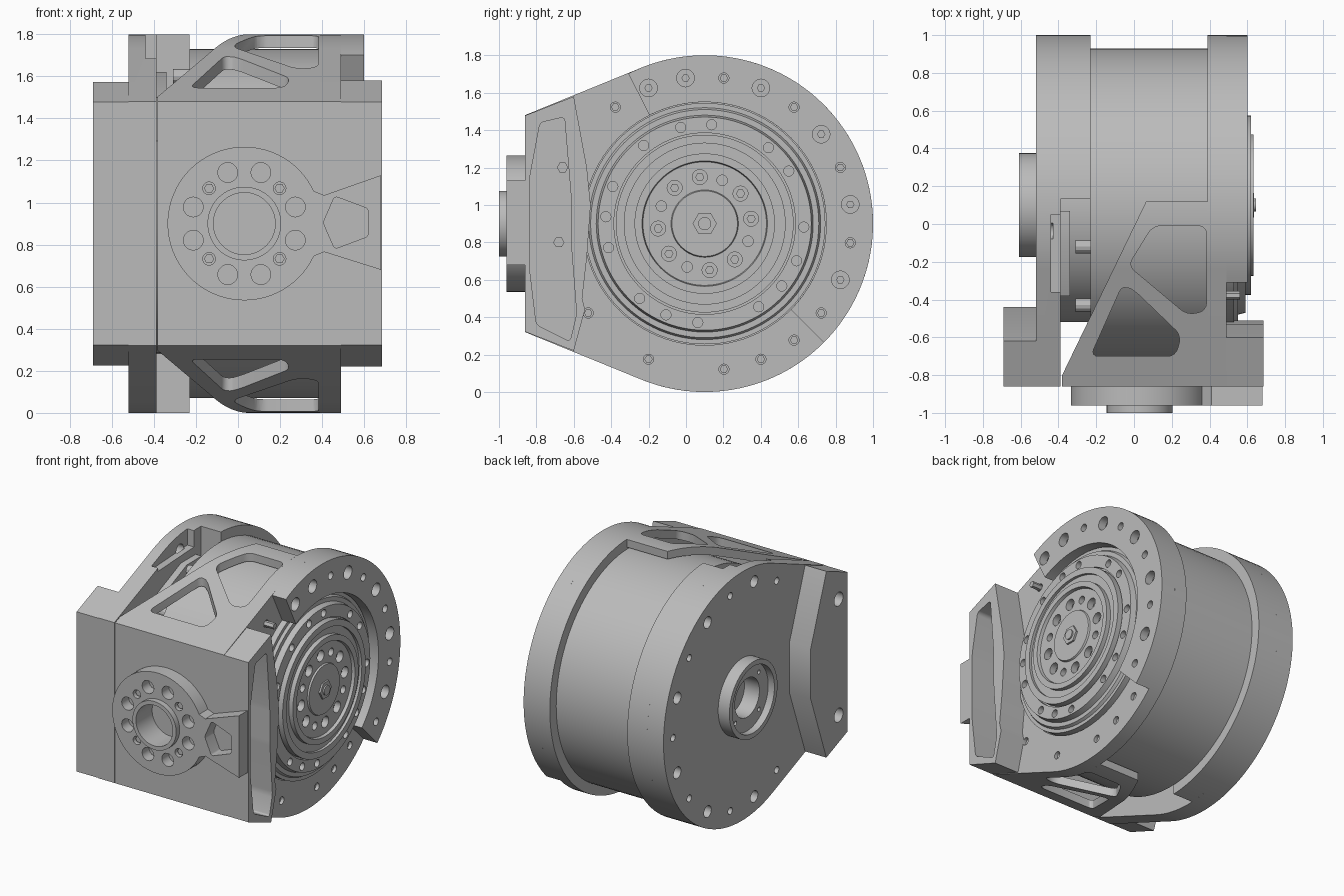
import bpy, bmesh, math

if "Cube" in bpy.data.objects:
    bpy.data.objects.remove(bpy.data.objects["Cube"], do_unlink=True)

grey = bpy.data.materials.new("machined_grey")
grey.use_nodes = True
GREY = (0.5, 0.5, 0.5, 1)
grey.diffuse_color = GREY
grey.node_tree.nodes["Principled BSDF"].inputs["Base Color"].default_value = GREY

CY, CZ, R = 0.1, 0.9, 0.9           # drum axis and flange radius
TANGENT = 112.2                     # angle where the sloped sides meet the flange


def ring(cx, cy, r, start=0, end=360, n=48):
    """Points on a circle or, when the ends differ, on an arc."""
    full = end - start == 360
    return [(cx + r * math.cos(a), cy + r * math.sin(a)) for a in
            (math.radians(start + (end - start) * i / (n if full else n - 1)) for i in range(n))]


def polar(cx, cy, r, deg):
    return cx + r * math.cos(math.radians(deg)), cy + r * math.sin(math.radians(deg))


def front_height(offset):
    """Half height of the flat front for an inset side profile."""
    t = math.radians(TANGENT)
    return (R - offset - (-0.86 + offset - CY) * math.cos(t)) / math.sin(t)


def upper_edge(offset, start):
    """Top line of the side profile, from an angle on the arc to the front."""
    return ring(CY, CZ, R - offset, start, TANGENT, 40) + [(-0.86 + offset, CZ + front_height(offset))]


def mirrored(pts):
    return [(y, 2 * CZ - z) for y, z in pts]


def envelope():
    """Teardrop side profile: round at the back, tapering to a flat front."""
    top = upper_edge(0, 0)
    return top + mirrored(top)[:0:-1]


def finish(name, bm):
    bmesh.ops.recalc_face_normals(bm, faces=bm.faces)
    me = bpy.data.meshes.new(name)
    bm.to_mesh(me)
    bm.free()
    me.materials.append(grey)
    ob = bpy.data.objects.new(name, me)
    bpy.context.collection.objects.link(ob)
    return ob


def solid(name, *parts, round_by=0):
    """Extrude each (outline, axis, low, high) into one mesh."""
    place = {"x": lambda p, h: (h, p[0], p[1]),
             "y": lambda p, h: (p[0], h, p[1]),
             "z": lambda p, h: (p[0], p[1], h)}
    bm = bmesh.new()
    for pts, axis, low, high in parts:
        a = [bm.verts.new(place[axis](p, low)) for p in pts]
        b = [bm.verts.new(place[axis](p, high)) for p in pts]
        bm.faces.new(a)
        bm.faces.new(b)
        for i in range(len(pts)):
            j = (i + 1) % len(pts)
            bm.faces.new((a[i], a[j], b[j], b[i]))
        if round_by:
            sides = [bm.edges.get((u, v)) for u, v in zip(a, b)]
            bmesh.ops.bevel(bm, geom=sides, offset=round_by, segments=4,
                            profile=0.5, affect="EDGES")
    return finish(name, bm)


def lathe(name, profile, n=96):
    """Spin an (x, radius) profile round the drum axis."""
    bm = bmesh.new()
    verts = [bm.verts.new((x, CY, CZ + r)) for x, r in profile]
    edges = [bm.edges.new(pair) for pair in zip(verts, verts[1:])]
    bmesh.ops.spin(bm, geom=verts + edges, cent=(0, CY, CZ), axis=(1, 0, 0),
                   angle=math.tau, steps=n)
    bmesh.ops.remove_doubles(bm, verts=bm.verts, dist=0.0003)
    return finish(name, bm)


def carve(targets, cutter):
    """Subtract the cutter, trying a second solver if the first returns nothing."""
    for ob in targets:
        mod = ob.modifiers.new("cut", "BOOLEAN")
        mod.operation, mod.object = "DIFFERENCE", cutter
        bpy.context.view_layer.objects.active = ob
        for solver in ("EXACT", "MANIFOLD"):
            mod.solver = solver
            graph = bpy.context.evaluated_depsgraph_get()
            if len(ob.evaluated_get(graph).data.polygons):
                bpy.ops.object.modifier_apply(modifier=mod.name)
                break
        else:
            ob.modifiers.remove(mod)
    bpy.data.objects.remove(cutter, do_unlink=True)


def hole(cx, cy, r, axis, low, high, n=20):
    return ring(cx, cy, r, n=n), axis, low, high


# Front wall of the frame
h_out, h_in = front_height(0), front_height(0.057)
wall = [(-0.86, CZ - h_out), (-0.86, CZ + h_out), (-0.803, CZ + h_in), (-0.803, CZ - h_in)]
front_wall = solid("front_wall", (wall, "x", -0.382, 0.39))

# Upper and lower webs, trimmed on a diagonal and pierced by two windows
band = upper_edge(0, 88.7) + upper_edge(0.057, 88.7)[::-1]
webs = [solid("upper_web", (band, "x", -0.382, 0.39)),
        solid("lower_web", (mirrored(band), "x", -0.382, 0.39))]
carve(webs, solid("diagonal", ([(-0.477, -1.0), (0.1515, 0.3), (-0.9, 0.3)], "z", -0.5, 2.5)))
front_window = [(-0.23, -0.7), (-0.06, -0.32), (0.0, -0.35), (0.25, -0.59), (0.22, -0.7)]
rear_window = [(-0.03, -0.22), (0.1, -0.01), (0.383, -0.01), (0.383, -0.46), (0.28, -0.48)]
for window in (front_window, rear_window):
    carve(webs, solid("window", (window, "z", -0.5, 2.5), round_by=0.04))

# Right flange wall
flange = solid("right_flange", (envelope(), "x", 0.39, 0.49))
carve([flange], solid("flange_bore", hole(CY, CZ, 0.65, "x", 0.3, 0.6, 96)))

# Raised arc on the right flange
arc = ring(CY, CZ, R, -45, 117, 64) + ring(CY, CZ, 0.65, 117, -45, 64)
flange_arc = solid("flange_arc", (arc, "x", 0.49, 0.6))

# Right cheek block with its side pocket
cheek = [(-0.86, 0.322), (-0.6, 0.22), (-0.54, 0.44), (-0.555, 0.5), (-0.53, 0.72),
         (-0.51, 1.0), (-0.53, 1.2), (-0.6, 1.58), (-0.86, 1.478)]
right_cheek = solid("right_cheek", (cheek, "x", 0.49, 0.685))
pocket = [(-0.8, 0.36), (-0.62, 0.27), (-0.585, 0.42), (-0.615, 0.8), (-0.615, 1.05),
          (-0.65, 1.47), (-0.78, 1.44), (-0.835, 1.15), (-0.835, 0.65)]
carve([flange, right_cheek], solid("pocket", (pocket, "x", 0.42, 0.8), round_by=0.02))
solid("pocket_bolts", *[hole(y, z, 0.03, "x", 0.41, 0.46, 6)
                        for y, z in ((-0.68, 0.8), (-0.66, 1.2))])

# Flange bolt holes, larger where counterbored
wide = (7.5, 37.5, 67.5, 97.5, 112.5, -22.5)
angles = [7.5 + 15 * k for k in range(-6, 9)] + [-112.5, -142.5]
carve([flange, flange_arc], solid("bolt_holes", *[
    hole(*polar(CY, CZ, 0.785, a), 0.047 if a in wide else 0.027, "x", 0.44, 0.7)
    for a in angles]))
solid("flange_bolts", *[hole(*polar(CY, CZ, 0.785, a), 0.022, "x", 0.43,
                             0.56 if a > -45 else 0.47, 6) for a in angles])

# Left plate, cheek and rear rim
left_plate = solid("left_plate", (envelope(), "x", -0.52, -0.388))
left_cheek_outline = [(-0.86, 0.322), (-0.62, 0.226), (-0.44, 0.72), (-0.44, 1.08),
                      (-0.62, 1.574), (-0.86, 1.478)]
left_cheek = solid("left_cheek", (left_cheek_outline, "x", -0.69, -0.52))
solid("left_rim", (ring(CY, CZ, R, -88, 88, 64), "x", -0.388, -0.23))
carve([left_plate], solid("plate_holes", *[
    hole(*polar(CY, CZ, 0.79, -120 + 20 * k), 0.042 if k % 2 else 0.025, "x", -0.7, -0.43)
    for k in range(13)], hole(CY, CZ, 0.22, "x", -0.6, -0.40, 48)))
carve([left_cheek], solid("cheek_holes", *[
    hole(-0.76, z, 0.05, "x", -0.8, -0.55) for z in (0.48, 1.32)]))
notch = [(-0.36, 1.66), (0.05, 1.68), (0.05, 1.9), (-0.36, 1.9)]
carve([left_plate], solid("notch", (notch, "x", -0.44, -0.3)))

# Left bearing cup
cup = lathe("left_bearing_cup", [
    (-0.40, 0), (-0.40, 0.22), (-0.515, 0.22), (-0.515, 0.275), (-0.61, 0.275),
    (-0.61, 0.24), (-0.56, 0.24), (-0.56, 0.14), (-0.44, 0.14), (-0.44, 0)])
carve([cup], solid("cup_holes", *[
    hole(*polar(CY, CZ, 0.19, 45 + 90 * k), 0.015, "x", -0.6, -0.52) for k in range(4)]))

# Drum body and its narrower left end
lathe("drum", [(-0.388, 0), (-0.388, 0.62), (-0.23, 0.62), (-0.23, 0.83),
               (0.388, 0.83), (0.388, 0)])

# Stepped output hub
hub = lathe("output_hub", [
    (0.38, 0), (0.38, 0.645), (0.53, 0.645), (0.53, 0.62), (0.55, 0.61), (0.55, 0.58),
    (0.59, 0.57), (0.59, 0.485), (0.57, 0.485), (0.57, 0.475), (0.62, 0.475),
    (0.62, 0.43), (0.60, 0.43), (0.60, 0.375), (0.632, 0.375), (0.632, 0.335),
    (0.61, 0.33), (0.61, 0.18), (0.622, 0.175), (0.622, 0)])
outer = (86, 104, 128, 158, 176, 194, 229, 247, 266, 303, 321, 338, 358, 32, 50)
hub_cuts = [hole(*polar(CY, CZ, 0.53, a), 0.027, "x", 0.55, 0.7) for a in outer]
for k in range(4):
    hub_cuts += [hole(*polar(CY, CZ, 0.25, 68 + 90 * k + d), 0.028 if d == 0 else 0.04,
                      "x", 0.54, 0.7) for d in (-28, 0, 28)]
carve([hub], solid("hub_holes", *hub_cuts))
solid("hub_bolts", *[hole(*polar(CY, CZ, 0.25, 68 + 90 * k + d), 0.024, "x", 0.53, 0.575, 6)
                     for k in range(4) for d in (-28, 28)])
solid("centre_bolt", hole(CY, CZ, 0.065, "x", 0.6, 0.635, 6), hole(CY, CZ, 0.035, "x", 0.6, 0.645))

# Front boss with its side tab
BX = 0.03
outline = ring(BX, CZ, 0.365, 25, 335, 64) + [(0.41, 0.765), (0.68, 0.68), (0.68, 1.13), (0.41, 1.035)]
boss = solid("front_boss", (outline, "y", -0.96, -0.86))
collar = solid("boss_collar", hole(BX, CZ, 0.175, "y", -1.0, -0.955, 64))
carve([boss, collar, front_wall], solid("boss_bore", hole(BX, CZ, 0.147, "y", -1.1, -0.815, 64)))
tab_window = [(0.405, 0.905), (0.46, 1.03), (0.62, 0.97), (0.62, 0.84), (0.46, 0.78)]
carve([boss], solid("tab_window", (tab_window, "y", -1.1, -0.84), round_by=0.015))
carve([boss], solid("boss_holes", *[
    hole(*polar(BX, CZ, r, 90 * k + d), size, "y", -1.1, -0.88)
    for k in range(4) for d, r, size in ((-18, 0.255, 0.047), (18, 0.255, 0.047), (45, 0.237, 0.03))]))
solid("boss_screws", *[hole(*polar(BX, CZ, 0.237, 45 + 90 * k), 0.024, "y", -0.94, -0.87, 6)
                       for k in range(4)])

# Small fittings in the slot beside the left plate
bracket = [(-0.38, 1.25), (0.07, 1.45), (0.07, 1.62), (-0.1, 1.62), (-0.38, 1.5)]
solid("slot_bracket", (bracket, "x", -0.388, -0.34))
solid("slot_screws", *[hole(y, z, 0.035, "x", -0.31, -0.22, 12)
                       for y, z in ((-0.12, 1.6), (-0.43, 1.42))])

# Smooth curved walls while keeping machined edges crisp
bpy.ops.object.select_all(action="DESELECT")
for ob in bpy.context.scene.objects:
    if ob.type == "MESH":
        ob.select_set(True)
        bpy.context.view_layer.objects.active = ob
bpy.ops.object.shade_smooth_by_angle(angle=math.radians(25))
